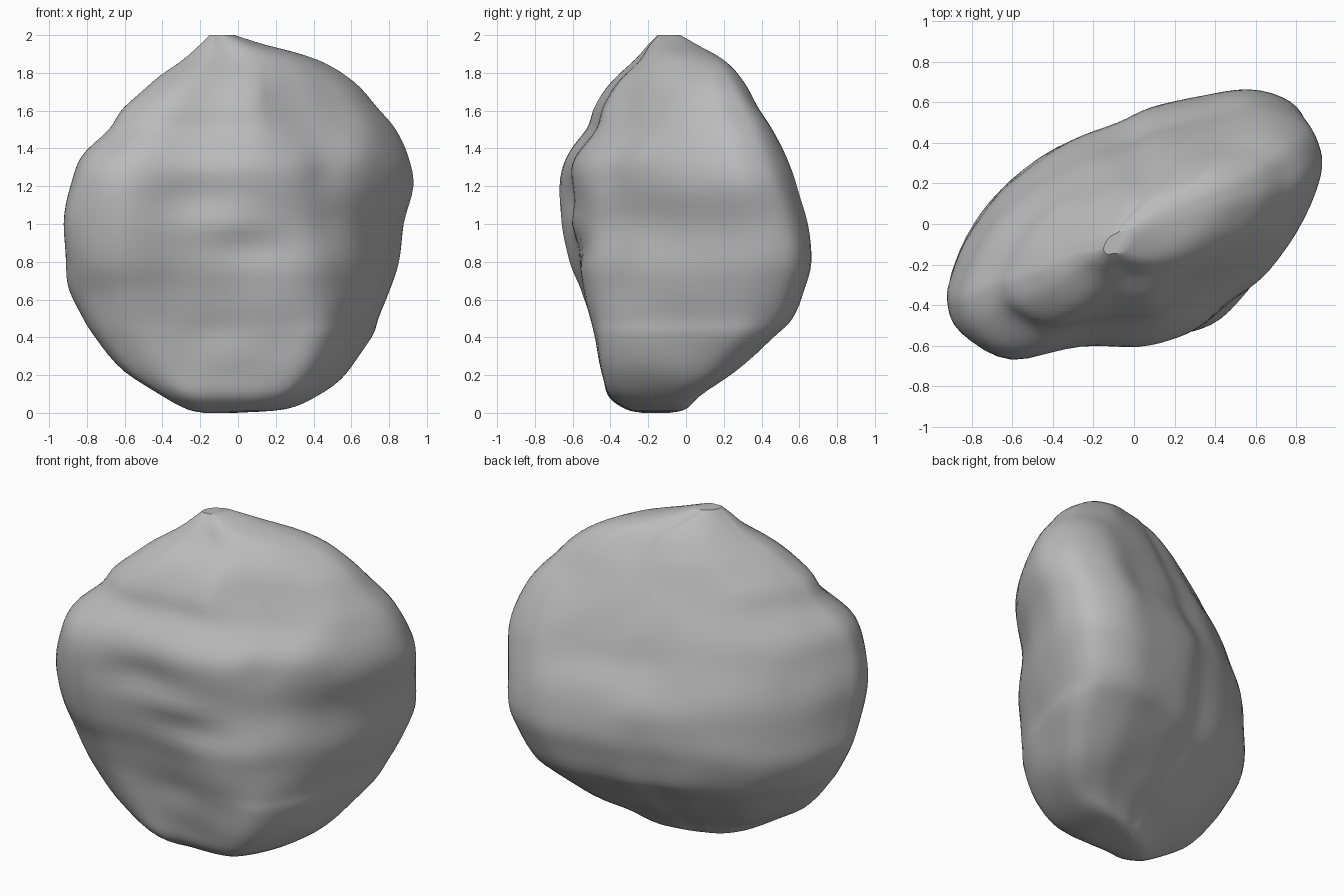
import bpy
import bmesh
import math
from mathutils import Vector, noise

default_cube = bpy.data.objects.get("Cube")
if default_cube:
    bpy.data.objects.remove(default_cube, do_unlink=True)

RING_STEPS = 4      # subdivisions between outline points
LEVEL_STEPS = 4     # subdivisions between height levels
HALF_SIZE = Vector((.92, .675))

# Plan outline of the boulder, counterclockwise
OUTLINE = [
    (.92, .3), (.91, .48), (.83, .6), (.62, .67), (.38, .63), (.12, .57),
    (-.05, .49), (-.3, .4), (-.6, .2), (-.8, -.05), (-.9, -.27), (-.92, -.4),
    (-.85, -.55), (-.62, -.67), (-.3, -.62), (0, -.61), (.2, -.56),
    (.4, -.45), (.6, -.27), (.8, 0),
]

# The same outline with a fuller front corner, for the lower half
FULL_OUTLINE = OUTLINE[:14] + [
    (-.3, -.65), (0, -.66), (.29, -.66), (.53, -.59), (.7, -.37), (.84, -.03),
]

# Extents at each height: z, x low, x high, y low, y high, fullness of the corner
LEVELS = [
    (0, -.18, -.02, -.23, -.09, 0),
    (.02, -.27, .25, -.32, 0, .5),
    (.09, -.4, .42, -.41, .08, 1),
    (.22, -.6, .58, -.44, .26, 1.3),
    (.4, -.75, .7, -.48, .47, 1.2),
    (.5, -.82, .74, -.5, .57, 1.1),
    (.65, -.89, .8, -.54, .63, .9),
    (.8, -.91, .85, -.6, .67, .6),
    (1, -.92, .87, -.64, .65, .2),
    (1.2, -.89, .92, -.66, .59, 0),
    (1.35, -.83, .9, -.63, .53, -.1),
    (1.5, -.68, .83, -.53, .46, -.4),
    (1.62, -.6, .73, -.49, .39, -.55),
    (1.75, -.45, .61, -.4, .31, -.5),
    (1.87, -.29, .42, -.27, .2, -.2),
    (1.95, -.2, .14, -.2, .06, .3),
    (2, -.15, -.02, -.15, -.03, .3),
]

# Hollows and swellings: side (-1 front, 1 back), x, z, x radius, z radius, depth
RELIEF = [
    (-1, -.6, 1, .25, .4, .025),
    (-1, -.25, 1.14, .3, .1, -.025),
    (-1, .1, 1.32, .35, .12, .02),
    (-1, -.05, 1, .25, .07, .015),
    (-1, .12, .87, .25, .08, -.02),
    (-1, .2, .65, .18, .15, .015),
    (-1, -.1, .42, .2, .09, -.015),
    (-1, .48, 1.28, .1, .16, -.035),
    (-1, .65, 1.45, .1, .15, .025),
    (1, .15, 1.2, .3, .1, -.02),
    (1, -.1, .95, .3, .1, .015),
]


def smooth_point(a, b, c, d, t):
    """Point on a smooth curve running from b to c."""
    return tuple(
        q + .5 * t * (r - p + t * (2 * p - 5 * q + 4 * r - s + t * (3 * (q - r) + s - p)))
        for p, q, r, s in zip(a, b, c, d)
    )


def resample(points, steps, closed):
    """Refine a list of points along a smooth curve."""
    count = len(points)

    def pick(i):
        return points[i % count] if closed else points[max(0, min(i, count - 1))]

    spans = count if closed else count - 1
    result = [
        smooth_point(pick(i - 1), pick(i), pick(i + 1), pick(i + 2), step / steps)
        for i in range(spans)
        for step in range(steps)
    ]
    if not closed:
        result.append(points[-1])
    return result


def between(low, high, fraction):
    return low + (high - low) * fraction


def build_boulder():
    bm = bmesh.new()
    plain = [Vector(p) for p in resample(OUTLINE, RING_STEPS, closed=True)]
    full = [Vector(p) for p in resample(FULL_OUTLINE, RING_STEPS, closed=True)]

    # Stack the outline, fitted to the extents of each level
    rings = []
    levels = resample(LEVELS, LEVEL_STEPS, closed=False)
    for z, x_low, x_high, y_low, y_high, fullness in levels:
        ring = []
        for a, b in zip(plain, full):
            point = a.lerp(b, fullness)
            across = .5 + .5 * point.x / HALF_SIZE.x
            along = .5 + .5 * point.y / HALF_SIZE.y
            ring.append(bm.verts.new((between(x_low, x_high, across),
                                      between(y_low, y_high, along), z)))
        rings.append(ring)

    # Skin the rings and close both ends
    for lower, upper in zip(rings, rings[1:]):
        for i in range(len(lower)):
            j = (i + 1) % len(lower)
            bm.faces.new((lower[i], lower[j], upper[j], upper[i]))
    bm.faces.new(list(reversed(rings[0])))
    bm.faces.new(rings[-1])
    bm.normal_update()

    # Weathered relief and a slight uneven surface
    moves = []
    for vert in bm.verts:
        point, normal = vert.co, vert.normal
        shift = Vector((0, 0, 0))
        for side, x, z, x_radius, z_radius, depth in RELIEF:
            facing = max(0, side * normal.y)
            distance = ((point.x - x) / x_radius) ** 2 + ((point.z - z) / z_radius) ** 2
            shift += normal * depth * facing * math.exp(-distance)
        fade = min(1, 4 * point.z, 4 * (2 - point.z))
        shift += normal * fade * .01 * noise.noise(point * 4)
        moves.append(shift)
    for vert, shift in zip(bm.verts, moves):
        vert.co += shift

    mesh = bpy.data.meshes.new("boulder")
    bm.to_mesh(mesh)
    bm.free()
    boulder = bpy.data.objects.new("boulder", mesh)
    bpy.context.collection.objects.link(boulder)
    return boulder


def make_material(name, colour):
    material = bpy.data.materials.new(name)
    material.use_nodes = True
    material.diffuse_color = colour
    shader = next(n for n in material.node_tree.nodes if n.type == "BSDF_PRINCIPLED")
    shader.inputs["Base Color"].default_value = colour
    shader.inputs["Roughness"].default_value = .9
    return material


boulder = build_boulder()
boulder.data.materials.append(make_material("stone grey", (.5, .5, .5, 1)))

# Smooth surface with crisp rims
bpy.ops.object.select_all(action="DESELECT")
boulder.select_set(True)
bpy.context.view_layer.objects.active = boulder
bpy.ops.object.shade_smooth_by_angle(angle=math.radians(40))
